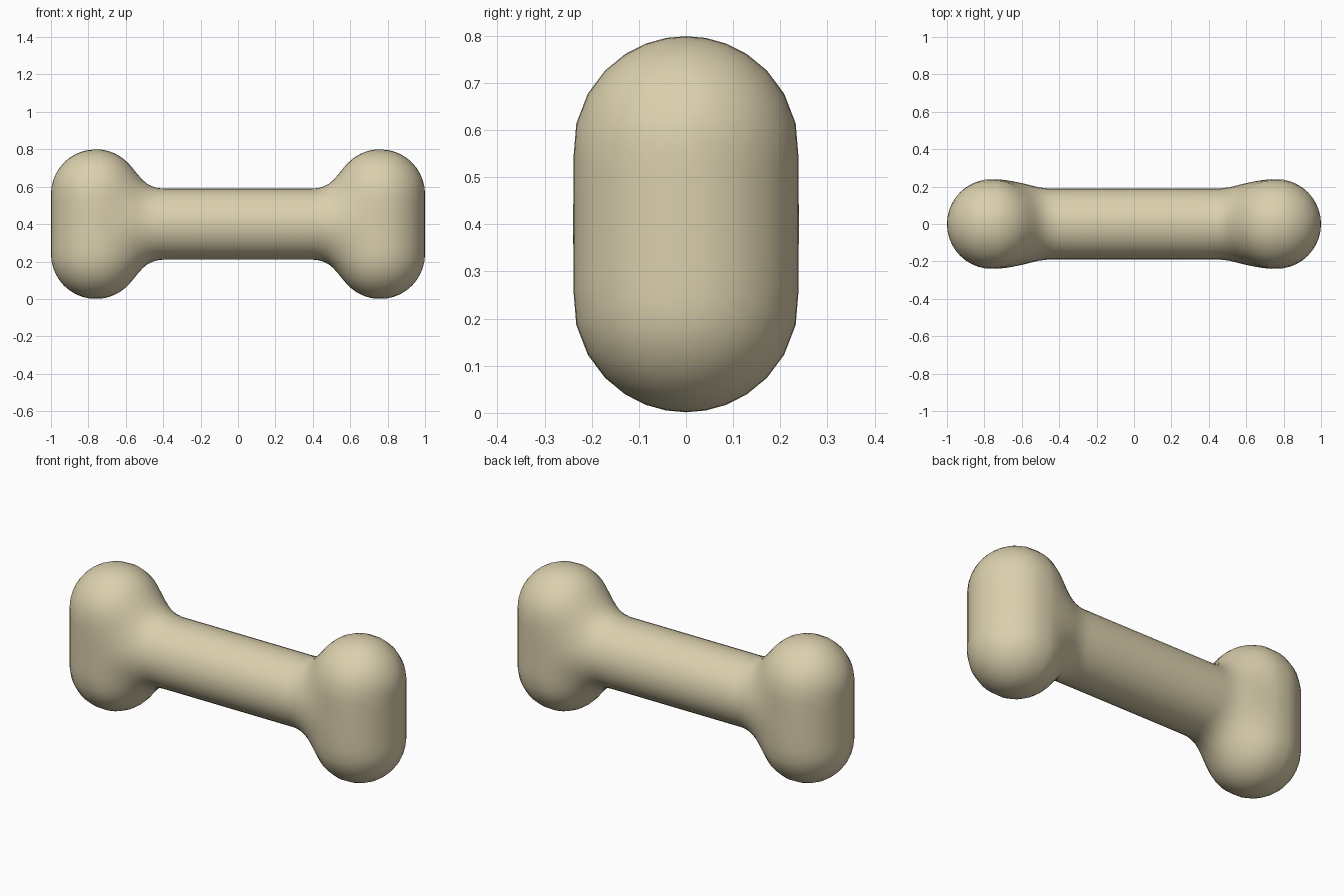
import bpy, bmesh, math
from mathutils import Vector

cube = bpy.data.objects.get("Cube")
if cube:
    bpy.data.objects.remove(cube, do_unlink=True)

KNOB_X, KNOB_R, KNOB_HALF = 0.76, 0.24, 0.16   # upright rounded ends
SHAFT_R, SHAFT_END = 0.19, 0.55                # round bar between them
BLEND = 0.13                                   # softness of the join
SIDES = 36


def distance(p):
    """Signed distance to the softly joined knob and shaft."""
    x = abs(p.x)
    knob = math.hypot(x - KNOB_X, p.y, max(abs(p.z) - KNOB_HALF, 0)) - KNOB_R
    shaft = math.hypot(max(x - SHAFT_END, 0), p.y, p.z) - SHAFT_R
    h = max(BLEND - abs(knob - shaft), 0) / BLEND
    return min(knob, shaft) - h * h * BLEND / 4


def section(x):
    """Ring of surface points at one station along the bone."""
    t = min(max((abs(x) - 0.3) / 0.46, 0), 1)
    spine = KNOB_HALF * t * t * (3 - 2 * t)
    ring = []
    for i in range(SIDES):
        a = math.tau * i / SIDES
        start = Vector((x, 0, spine * math.sin(a)))
        ray = Vector((0, math.cos(a), math.sin(a)))
        low, high = 0.0, 0.5
        for _ in range(24):
            mid = (low + high) / 2
            if distance(start + ray * mid) < 0:
                low = mid
            else:
                high = mid
        ring.append(start + ray * low)
    return ring


# Stations: sparse on the shaft, closer at the join, rounded at the knob
half = [0.15, 0.3] + [0.36 + 0.025 * i for i in range(16)]
half += [KNOB_X + KNOB_R * math.sin(math.pi / 2 * i / 10) for i in range(1, 11)]
stations = [-x for x in reversed(half)] + [0] + half

# Loft the rings into one closed skin
bm = bmesh.new()
rings = [[bm.verts.new(p + Vector((0, 0, 0.4))) for p in section(x)] for x in stations]
for a, b in zip(rings, rings[1:]):
    for i in range(SIDES):
        j = (i + 1) % SIDES
        bm.faces.new((a[i], a[j], b[j], b[i]))
bmesh.ops.remove_doubles(bm, verts=bm.verts, dist=0.0005)
bmesh.ops.recalc_face_normals(bm, faces=bm.faces)
for f in bm.faces:
    f.smooth = True
mesh = bpy.data.meshes.new("bone")
bm.to_mesh(mesh)
bm.free()

# Warm ivory colour
ivory = bpy.data.materials.new("ivory")
ivory.use_nodes = True
color = (0.71, 0.63, 0.42, 1)
ivory.diffuse_color = color
bsdf = ivory.node_tree.nodes["Principled BSDF"]
bsdf.inputs["Base Color"].default_value = color
bsdf.inputs["Roughness"].default_value = 0.7
mesh.materials.append(ivory)

bone = bpy.data.objects.new("bone", mesh)
bpy.context.collection.objects.link(bone)
